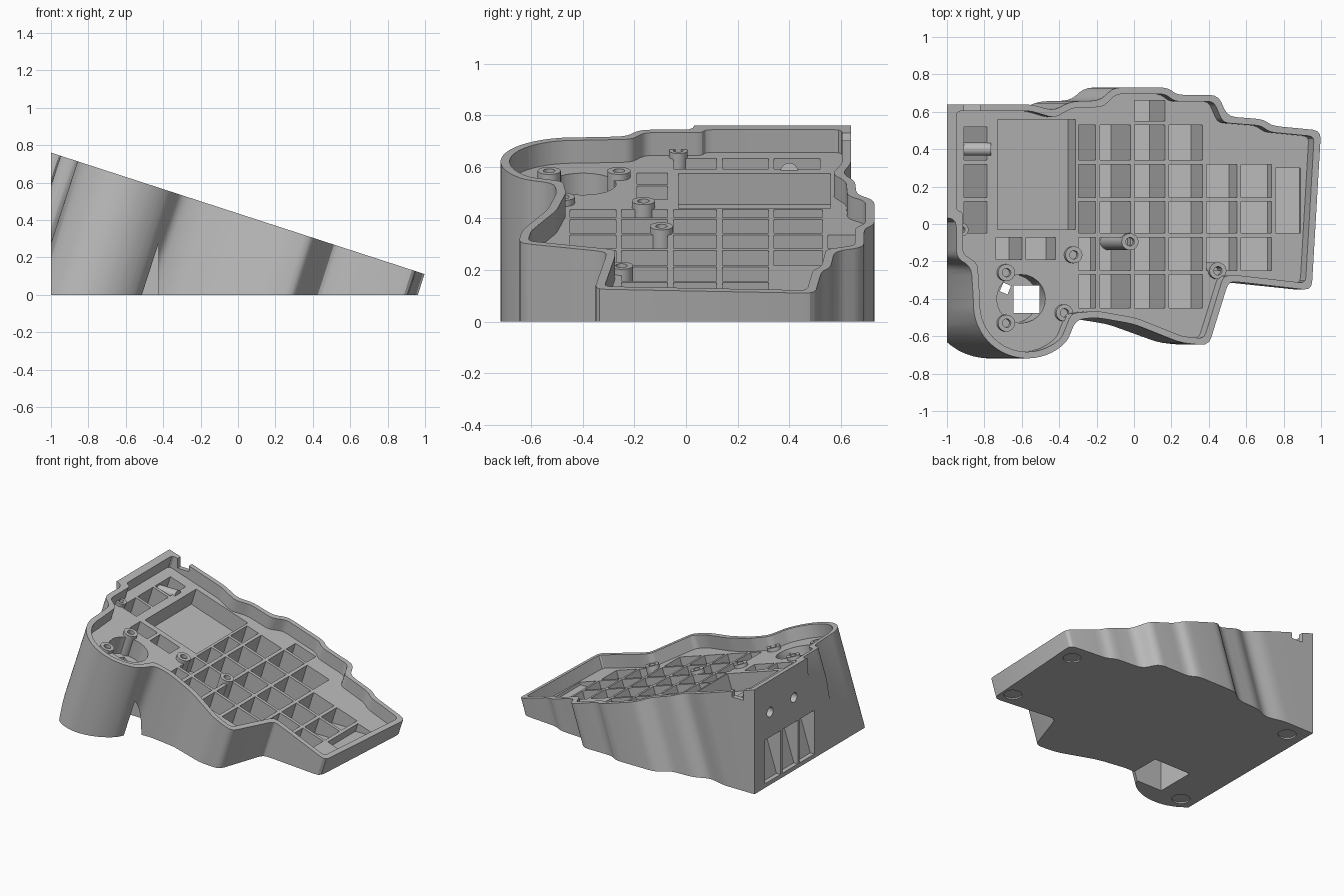
import bpy, bmesh, math
from mathutils import Vector, Matrix

if "Cube" in bpy.data.objects:
    bpy.data.objects.remove(bpy.data.objects["Cube"], do_unlink=True)

grey = bpy.data.materials.new("plain grey")
grey.use_nodes = True
COLOUR = (0.5, 0.5, 0.5, 1)
grey.diffuse_color = COLOUR
grey.node_tree.nodes["Principled BSDF"].inputs["Base Color"].default_value = COLOUR

LEAN_X, LEAN_Z = 0.309, 0.951      # normal of the sloping top
RECESS, FLOOR, RIB = 0.093, 0.03, 0.011


def top_z(x):
    return 0.435 - 0.325 * x


def at_depth(x, y, d):
    return Vector((x - LEAN_X * d, y, top_z(x) - LEAN_Z * d))


def add_prism(bm, pts, d0, d1=None, floor=0.0):
    """Prism square to the sloping top, ending at depth d1 or at a level floor."""
    upper = [bm.verts.new(at_depth(x, y, d0)) for x, y in pts]
    lower = [bm.verts.new(at_depth(x, y, (top_z(x) - floor) / LEAN_Z if d1 is None else d1))
             for x, y in pts]
    bm.faces.new(upper)
    bm.faces.new(lower[::-1])
    for i in range(len(pts)):
        j = (i + 1) % len(pts)
        bm.faces.new((upper[i], lower[i], lower[j], upper[j]))


def add_box(bm, x0, x1, y0, y1, z0, z1, turn=0):
    m = (Matrix.Translation(((x0 + x1) / 2, (y0 + y1) / 2, (z0 + z1) / 2))
         @ Matrix.Rotation(turn, 4, 'Z') @ Matrix.Diagonal((x1 - x0, y1 - y0, z1 - z0, 1)))
    bmesh.ops.create_cube(bm, size=1, matrix=m)


def add_rod(bm, centre, r, length, axis='Z'):
    m = Matrix.Translation(centre)
    if axis == 'X':
        m = m @ Matrix.Rotation(math.pi / 2, 4, 'Y')
    bmesh.ops.create_cone(bm, cap_ends=True, segments=24, radius1=r, radius2=r,
                          depth=length, matrix=m)


def make(name, bm):
    bmesh.ops.remove_doubles(bm, verts=bm.verts, dist=0.0005)
    bmesh.ops.recalc_face_normals(bm, faces=bm.faces)
    mesh = bpy.data.meshes.new(name)
    bm.to_mesh(mesh)
    bm.free()
    mesh.materials.append(grey)
    ob = bpy.data.objects.new(name, mesh)
    bpy.context.collection.objects.link(ob)
    return ob


def cut(target, bm):
    """Subtract bm, taking the first solver that keeps the body whole."""
    cutter = make("cutter", bm)
    cutter.hide_render = True
    mod = target.modifiers.new("cut", 'BOOLEAN')
    mod.operation, mod.object = 'DIFFERENCE', cutter
    bpy.context.view_layer.objects.active = target
    for solver in ('EXACT', 'MANIFOLD', 'FLOAT'):
        mod.solver = solver
        graph = bpy.context.evaluated_depsgraph_get()
        graph.update()
        if len(target.evaluated_get(graph).data.polygons) > 0.6 * len(target.data.polygons):
            bpy.ops.object.modifier_apply(modifier=mod.name)
            break
    else:
        target.modifiers.remove(mod)
    bpy.data.objects.remove(cutter, do_unlink=True)


def smooth(ob):
    bpy.ops.object.select_all(action='DESELECT')
    ob.select_set(True)
    bpy.context.view_layer.objects.active = ob
    bpy.ops.object.shade_smooth_by_angle(angle=math.radians(30))


def rounded(pts, r=0.045, steps=4):
    out, n = [], len(pts)
    for i in range(n):
        a, p, b = (Vector(pts[k % n]) for k in (i - 1, i, i + 1))
        s = p + (a - p).normalized() * min(r, 0.4 * (a - p).length)
        e = p + (b - p).normalized() * min(r, 0.4 * (b - p).length)
        for k in range(steps):
            t = k / (steps - 1)
            out.append(s * (1 - t) ** 2 + p * 2 * t * (1 - t) + e * t * t)
    return out


def inset(corners, d):
    pts, out = [Vector(p) for p in corners], []
    for i in range(len(pts)):
        u = (pts[i] - pts[i - 1]).normalized()
        v = (pts[(i + 1) % len(pts)] - pts[i]).normalized()
        m = Vector((-u.y - v.y, u.x + v.x)).normalized()
        q = pts[i] + m * d / max(0.5, m.dot(Vector((-v.y, v.x))))
        out.append(Vector((max(q.x, -0.95), q.y)))
    return out


def inside(x, y, pts):
    hit = False
    for a, b in zip(pts, pts[1:] + pts[:1]):
        if (a.y > y) != (b.y > y) and x < a.x + (b.x - a.x) * (y - a.y) / (b.y - a.y):
            hit = not hit
    return hit


def circle(cx, cy, r, n=24):
    return [(cx + r * math.cos(math.tau * i / n), cy + r * math.sin(math.tau * i / n))
            for i in range(n)]


def rect(x0, x1, y0, y1):
    return [(x0, y0), (x1, y0), (x1, y1), (x0, y1)]


# Rim corners: left side, round thumb lobe, front, right end, stepped back
lobe = [(-0.57 + 0.29 * math.cos(math.radians(a)), -0.43 + 0.29 * math.sin(math.radians(a)))
        for a in range(175, 325, 13)]
corners = [(-1.2, 0.64), (-1.2, 0.04), (-0.95, 0.03), (-0.95, -0.18), (-0.87, -0.23)] + lobe + [
    (-0.31, -0.51), (-0.2, -0.5), (0, -0.535), (0.25, -0.635), (0.4, -0.65),
    (0.505, -0.31), (0.56, -0.31), (0.95, -0.355), (1.0, 0.5), (0.74, 0.525),
    (0.69, 0.56), (0.5, 0.575), (0.45, 0.69), (0.23, 0.69), (0.18, 0.73),
    (-0.11, 0.73), (-0.18, 0.66), (-0.34, 0.655), (-0.43, 0.605), (-0.55, 0.64)]

# Wedge body with an upright left end
bm = bmesh.new()
add_prism(bm, rounded(corners), 0)
case = make("case_body", bm)
bm = bmesh.new()
add_box(bm, -2, -1, -2, 2, -1, 2)
cut(case, bm)

# Recessed plate inside the rim
bm = bmesh.new()
add_prism(bm, rounded(inset(corners, 0.035), 0.03), -0.05, RECESS)
cut(case, bm)

# Grid of deep wells between thin ribs
bm = bmesh.new()
limit = inset(corners, 0.045)
cols = [-0.28, -0.165, 0.02, 0.205, 0.405, 0.59, 0.775]
rows = [-0.58, -0.46, -0.26, -0.06, 0.13, 0.33, 0.54, 0.67]
cells = [(a, b, c, d) for a, b in zip(cols, cols[1:]) for c, d in zip(rows, rows[1:])]
cells += [(-0.89, -0.745, c, d) for c, d in zip(rows[2:], rows[3:6])]
cells += [(-0.89, -0.745, 0.33, 0.53), (-0.72, -0.56, -0.2, -0.06),
          (-0.56, -0.38, -0.2, -0.06), (0.775, 0.93, -0.06, 0.31)]
for x0, x1, y0, y1 in cells:
    box = rect(x0 + RIB, x1 - RIB, y0 + RIB, y1 - RIB)
    if all(inside(x, y, limit) for x, y in box):
        over_socket = -0.74 < x0 < -0.25 and y0 < -0.15
        add_prism(bm, box, 0.05, floor=0.32 if over_socket else FLOOR)
cut(case, bm)

# Rectangular pocket and round thumb well
bm = bmesh.new()
add_prism(bm, rect(-0.7, -0.285, -0.03, 0.56), 0.05, 0.22)
add_prism(bm, circle(-0.575, -0.4, 0.13), 0.05, 0.23)
cut(case, bm)

# Square socket underneath, foot recesses, side holes, rear notch
bm = bmesh.new()
add_box(bm, -0.72, -0.425, -0.58, -0.29, -0.1, 0.28)
for x, y in ((-0.88, 0.52), (-0.89, -0.58), (0.84, -0.24), (0.85, 0.38)):
    add_rod(bm, (x, y, 0), 0.06, 0.02)
for y in (0.46, 0.185):
    add_rod(bm, (-1, y, 0.53), 0.035, 0.16, 'X')
add_box(bm, -0.91, -0.82, 0.59, 0.7, 0.66, 0.9)
cut(case, bm)

# Openings from the thumb well to the socket
bm = bmesh.new()
add_box(bm, -0.645, -0.505, -0.475, -0.33, 0.2, 0.6)
add_box(bm, -0.71, -0.665, -0.37, -0.32, 0.2, 0.6, turn=-0.4)
cut(case, bm)
smooth(case)

# Screw posts with blind holes
posts = [(-0.9, -0.03), (-0.66, -0.26), (-0.66, -0.53), (-0.3, -0.165),
         (0, -0.095), (0.47, -0.25), (-0.35, -0.475)]
for i, (x, y) in enumerate(posts):
    left = x < -0.8
    r = 0.036 if left else 0.045
    low = top_z(x) - 0.17 if left else FLOOR - 0.01 if x > -0.1 else 0.35
    bm = bmesh.new()
    add_prism(bm, circle(x, y, r), 0.068, floor=low)
    post = make("screw_post_%d" % (i + 1), bm)
    bm = bmesh.new()
    add_prism(bm, circle(x, y, r * 0.5), 0.0, 0.14)
    cut(post, bm)
    smooth(post)

# Small side peg
bm = bmesh.new()
add_rod(bm, (-0.84, 0.4, 0.58), 0.035, 0.15, 'X')
smooth(make("side_peg", bm))
